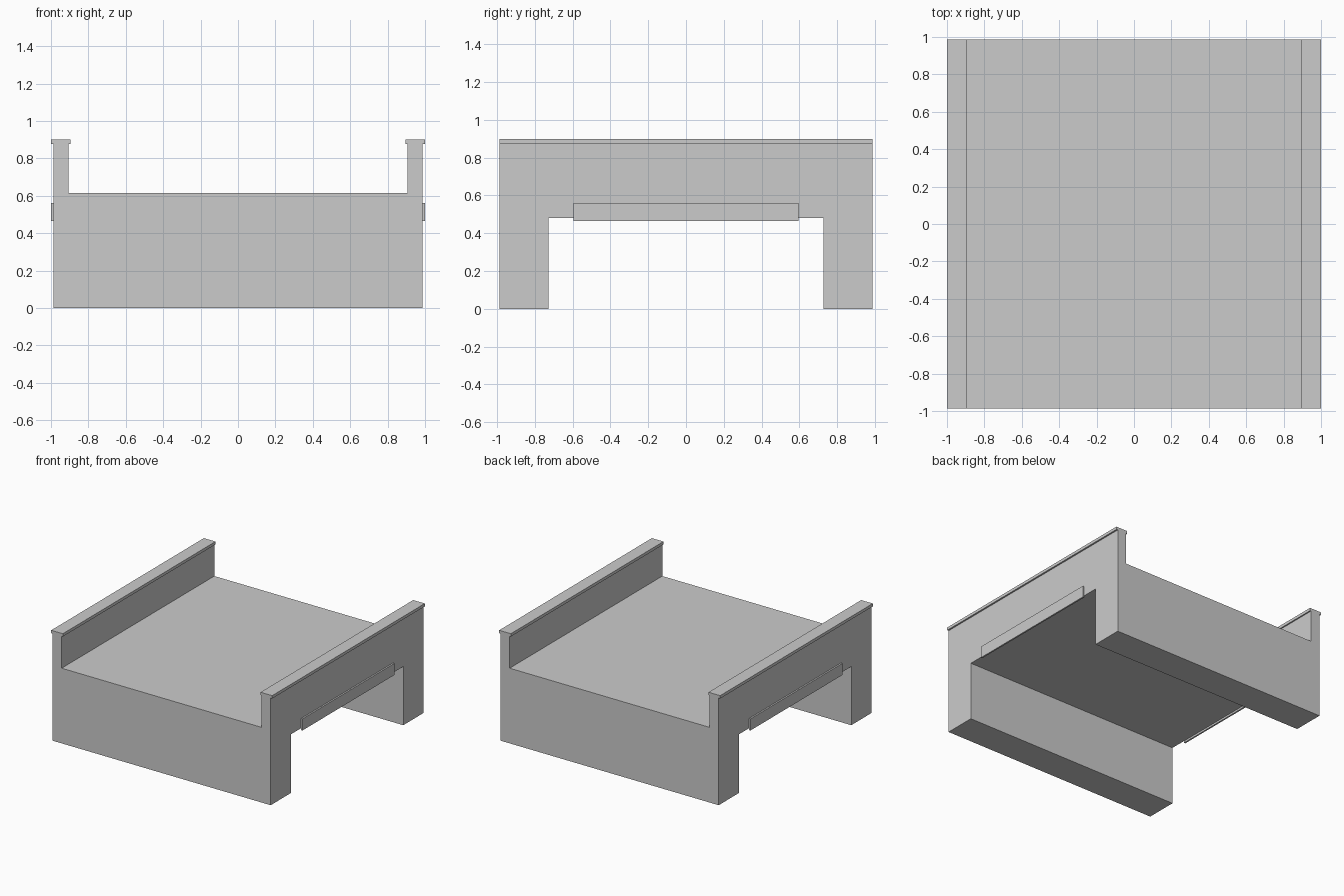
import bpy, bmesh

if "Cube" in bpy.data.objects:
    bpy.data.objects.remove(bpy.data.objects["Cube"])

HALF_Y = 0.987


def prism(name, profile, half_y):
    """Extrude an XZ profile along y, centred on y = 0."""
    bm = bmesh.new()
    face = bm.faces.new([bm.verts.new((x, -half_y, z)) for x, z in profile])
    ext = bmesh.ops.extrude_face_region(bm, geom=[face])
    verts = [g for g in ext["geom"] if isinstance(g, bmesh.types.BMVert)]
    bmesh.ops.translate(bm, verts=verts, vec=(0, 2 * half_y, 0))
    bmesh.ops.recalc_face_normals(bm, faces=bm.faces)
    mesh = bpy.data.meshes.new(name)
    bm.to_mesh(mesh)
    bm.free()
    obj = bpy.data.objects.new(name, mesh)
    bpy.context.collection.objects.link(obj)
    return obj


def box(name, x0, x1, z0, z1, half_y):
    return prism(name, [(x0, z0), (x1, z0), (x1, z1), (x0, z1)], half_y)


# Bridge body: U-shaped section with deck and two parapets
right = [(0.987, 0), (0.987, 0.876), (0.905, 0.876), (0.905, 0.615)]
body = prism("bridge_body", right + [(-x, z) for x, z in reversed(right)], HALF_Y)

# Rectangular passage under the deck
cutter = box("passage_cutter", -1.2, 1.2, -0.2, 0.48, 0.727)
cutter.hide_render = True
mod = body.modifiers.new("passage", 'BOOLEAN')
mod.operation = 'DIFFERENCE'
mod.solver = 'EXACT'
mod.object = cutter
bpy.context.view_layer.objects.active = body
bpy.ops.object.modifier_apply(modifier=mod.name)
bpy.data.objects.remove(cutter)

# Parapet caps and side signboards, on both sides
for side, s in (("left", -1), ("right", 1)):
    box(side + "_parapet_cap", s * 0.895, s * 1.0, 0.876, 0.9, HALF_Y)
    box(side + "_signboard", s * 0.987, s * 1.0, 0.465, 0.56, 0.595)
